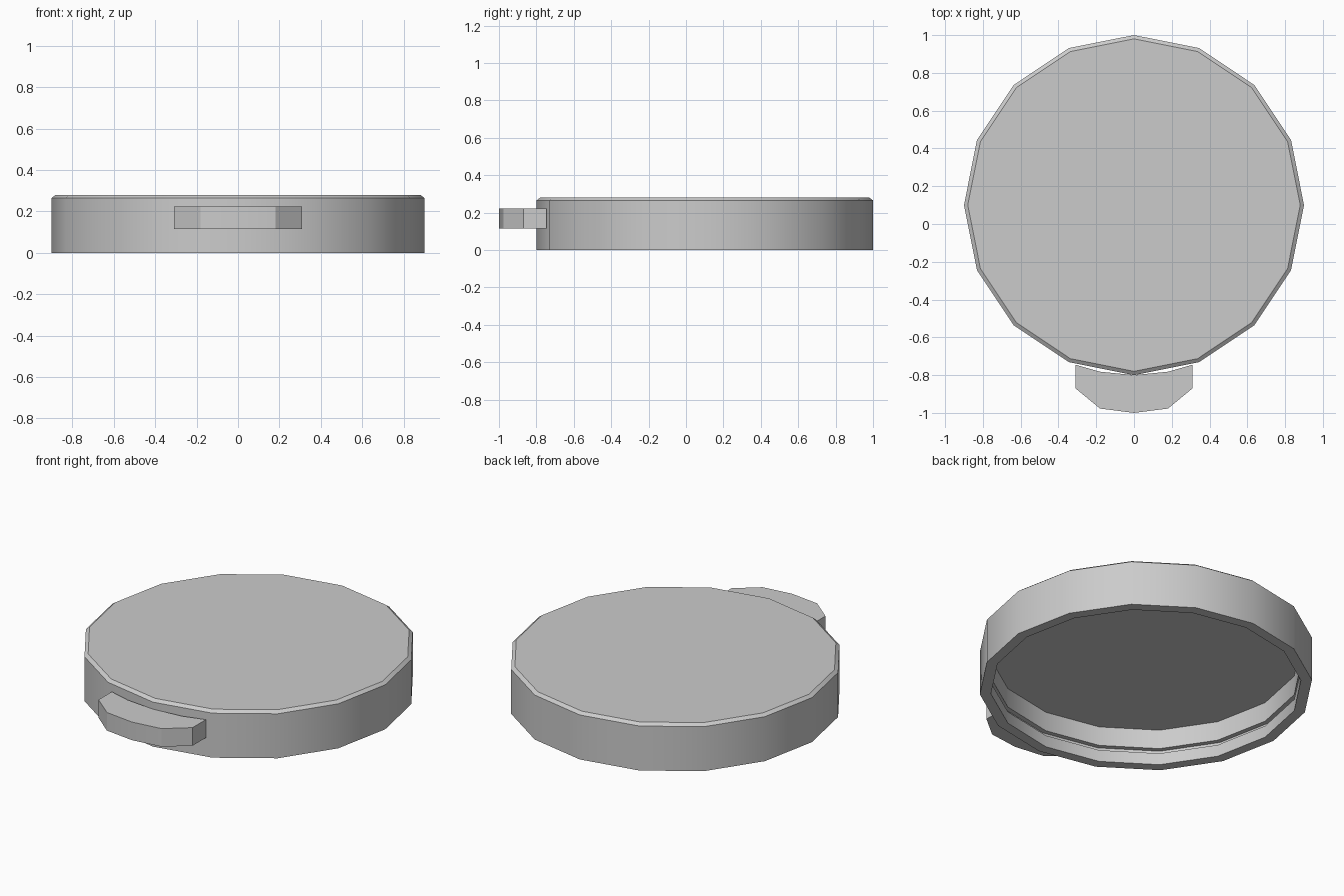
import bpy, bmesh
from math import cos, sin, tau, radians

if "Cube" in bpy.data.objects:
    bpy.data.objects.remove(bpy.data.objects["Cube"])

SIDES = 16
CENTRE_Y = 0.1


def make_object(name, bm):
    bmesh.ops.recalc_face_normals(bm, faces=bm.faces)
    mesh = bpy.data.meshes.new(name)
    bm.to_mesh(mesh)
    bm.free()
    obj = bpy.data.objects.new(name, mesh)
    bpy.context.collection.objects.link(obj)
    bpy.ops.object.select_all(action='DESELECT')
    obj.select_set(True)
    bpy.context.view_layer.objects.active = obj
    bpy.ops.object.shade_smooth_by_angle(angle=radians(30))
    return obj


# Lid: section of (radius, height) from the inner ceiling, past the groove,
# round the rim and up to the chamfered top
profile = [(0.84, 0.215), (0.84, 0.10), (0.868, 0.10), (0.868, 0.07),
           (0.84, 0.07), (0.84, 0.0), (0.9, 0.0), (0.9, 0.265), (0.88, 0.28)]
bm = bmesh.new()
rings = [[bm.verts.new((r * cos(tau * i / SIDES), CENTRE_Y + r * sin(tau * i / SIDES), z))
          for i in range(SIDES)] for r, z in profile]
for low, high in zip(rings, rings[1:]):
    for i in range(SIDES):
        j = (i + 1) % SIDES
        bm.faces.new((low[i], low[j], high[j], high[i]))
bm.faces.new(rings[0])
bm.faces.new(rings[-1])
make_object("lid", bm)

# Thumb tab: curved strip on the front, inner edge hugging the lid
xs = (-0.31, -0.18, 0.0, 0.18, 0.31)
inner_y = (-0.745, -0.782, -0.80, -0.782, -0.745)
outer_y = (-0.87, -0.977, -1.0, -0.977, -0.87)
bm = bmesh.new()
outline = list(zip(xs, outer_y)) + list(zip(xs, inner_y))[::-1]
base = bm.faces.new([bm.verts.new((x, y, 0.115)) for x, y in outline])
grown = bmesh.ops.extrude_face_region(bm, geom=[base], use_keep_orig=True)
bmesh.ops.translate(bm, vec=(0, 0, 0.108),
                    verts=[v for v in grown["geom"] if isinstance(v, bmesh.types.BMVert)])
make_object("thumb_tab", bm)
